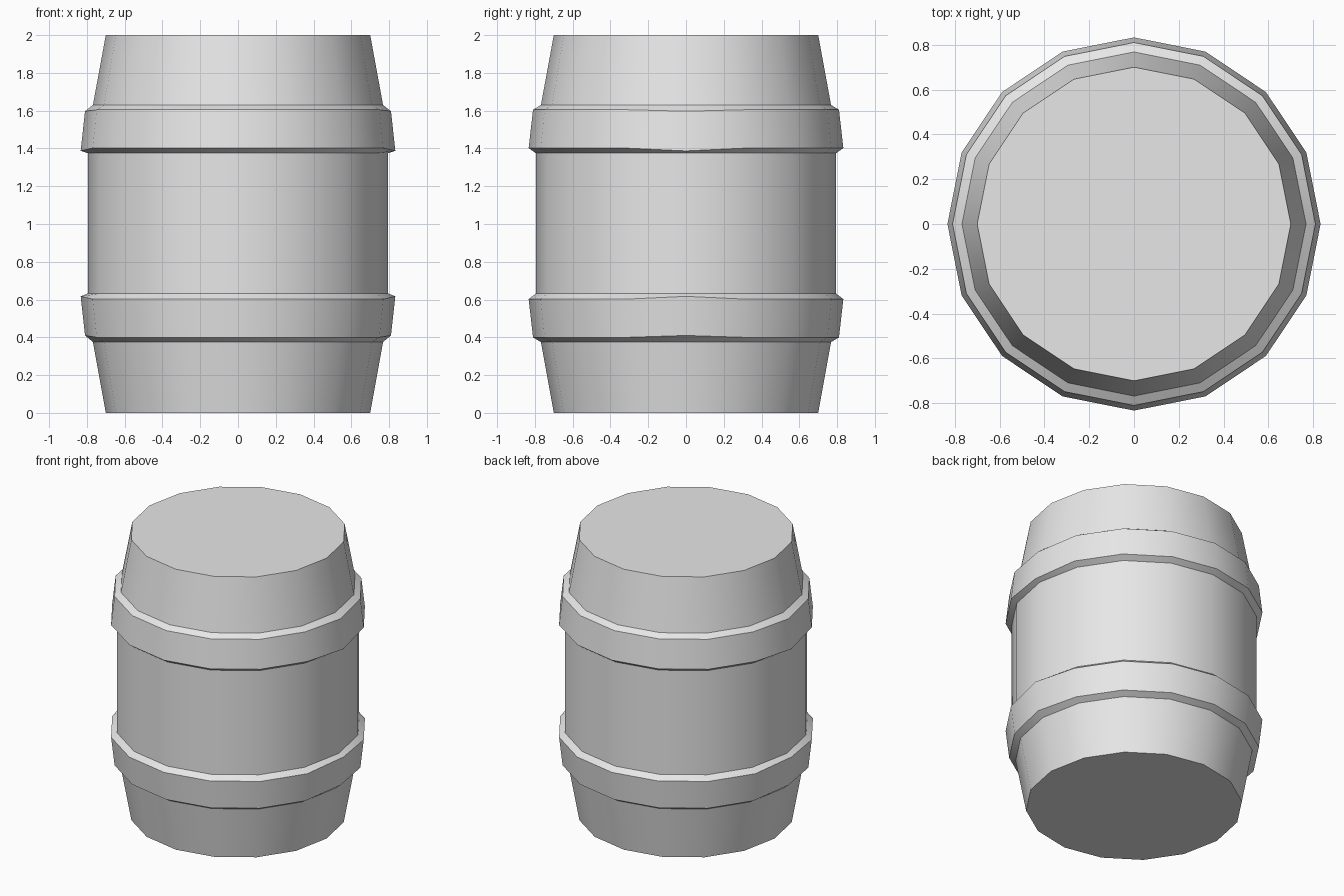
import bpy, bmesh, math

cube = bpy.data.objects.get("Cube")
if cube:
    bpy.data.objects.remove(cube, do_unlink=True)

SIDES = 16

grey = bpy.data.materials.new("plain grey")
grey.use_nodes = True
grey.diffuse_color = (0.8, 0.8, 0.8, 1)
grey.node_tree.nodes["Principled BSDF"].inputs["Base Color"].default_value = (0.8, 0.8, 0.8, 1)

# Half profile from base to top: radius, height, height shift at the side corners
profile = [
    (0.70, 0.00, 0),
    (0.768, 0.375, 0),       # lower hoop
    (0.81, 0.40, 0.01),
    (0.833, 0.602, 0.015),
    (0.795, 0.632, 0),       # belly
    (0.795, 1.375, 0),       # upper hoop
    (0.833, 1.402, -0.015),
    (0.81, 1.605, -0.008),
    (0.768, 1.63, 0),
    (0.70, 2.00, 0),
]

# Barrel: stacked rings joined into walls, closed by flat lids
bm = bmesh.new()
rings = []
for radius, height, shift in profile:
    ring = []
    for i in range(SIDES):
        a = math.tau * i / SIDES
        z = height + (shift if i % (SIDES // 2) == 0 else 0)
        ring.append(bm.verts.new((radius * math.cos(a), radius * math.sin(a), z)))
    rings.append(ring)
for low, high in zip(rings, rings[1:]):
    for i in range(SIDES):
        j = (i + 1) % SIDES
        bm.faces.new((low[i], low[j], high[j], high[i]))
bm.faces.new(rings[-1])
bm.faces.new(rings[0][::-1])
bmesh.ops.recalc_face_normals(bm, faces=bm.faces)

mesh = bpy.data.meshes.new("barrel")
bm.to_mesh(mesh)
bm.free()
mesh.materials.append(grey)
barrel = bpy.data.objects.new("barrel", mesh)
bpy.context.collection.objects.link(barrel)

# Smooth staves with crisp hoop and lid edges
bpy.ops.object.select_all(action='DESELECT')
barrel.select_set(True)
bpy.context.view_layer.objects.active = barrel
bpy.ops.object.shade_smooth_by_angle(angle=math.radians(30))
